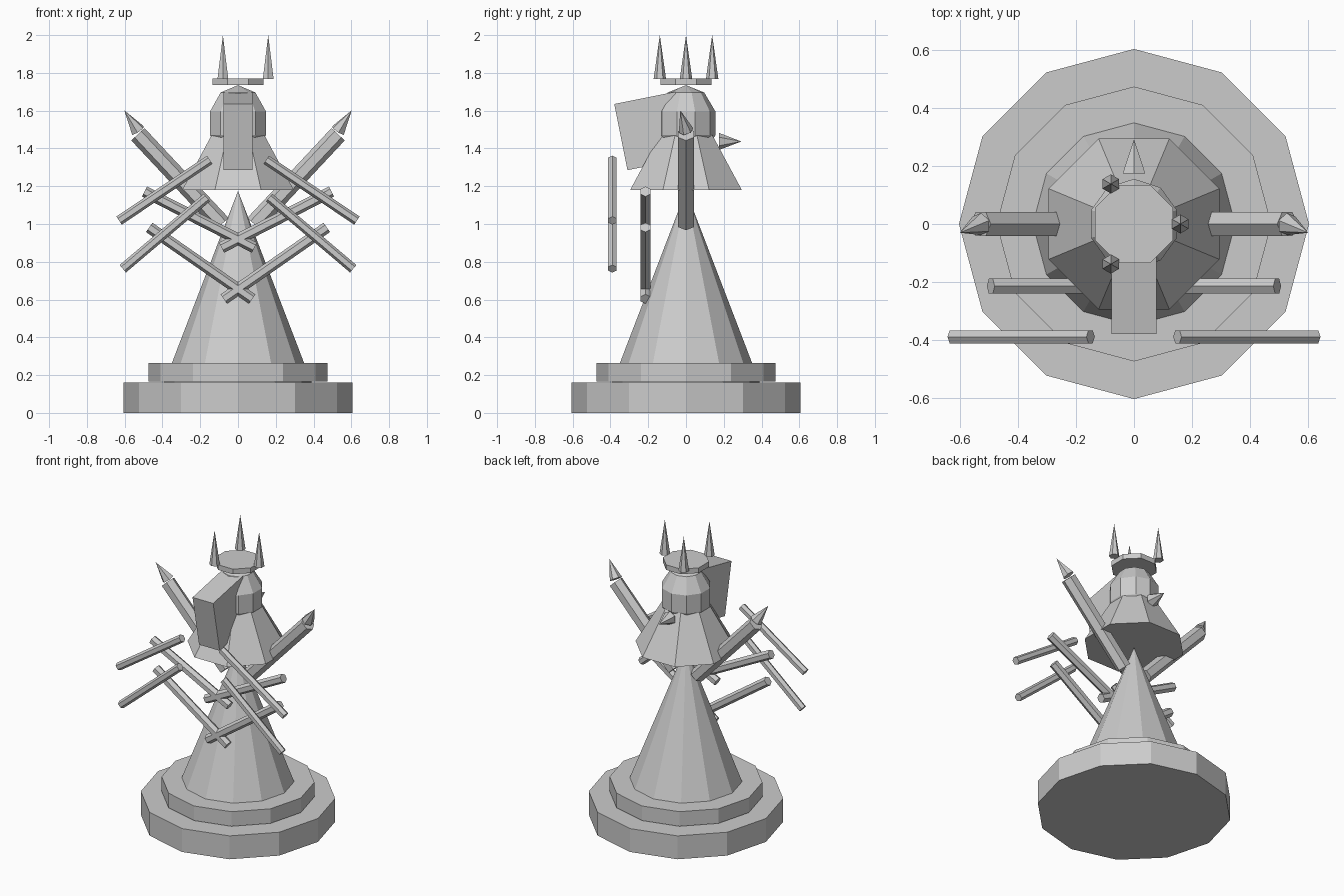
import bpy
import math
from mathutils import Vector

if "Cube" in bpy.data.objects:
    bpy.data.objects.remove(bpy.data.objects["Cube"])

grey = bpy.data.materials.new("plain_grey")
grey.diffuse_color = (0.6, 0.6, 0.6, 1)
grey.use_nodes = True
grey.node_tree.nodes["Principled BSDF"].inputs["Base Color"].default_value = grey.diffuse_color


def finish(name):
    ob = bpy.context.object
    ob.name = name
    ob.data.materials.clear()
    ob.data.materials.append(grey)
    return ob


def taper(name, p0, p1, r0, r1, sides, turn=0.0):
    """Prism or cone between two points; turn spins it about its own axis."""
    a, b = Vector(p0), Vector(p1)
    d = b - a
    bpy.ops.mesh.primitive_cone_add(vertices=sides, radius1=r0, radius2=r1, depth=d.length)
    ob = finish(name)
    if abs(d.x) + abs(d.y) < 1e-6:
        rot = Vector((0, 0, 1)).to_track_quat('Z', 'Y')
    else:
        rot = d.to_track_quat('Z', 'Y')
    ob.rotation_mode = 'QUATERNION'
    ob.rotation_quaternion = rot @ Vector((0, 0, 1)).rotation_difference(Vector((0, 0, 1)))
    ob.location = (a + b) / 2
    # spin the mesh itself so that the axis stays put
    c, s = math.cos(turn), math.sin(turn)
    for v in ob.data.vertices:
        x, y = v.co.x, v.co.y
        v.co.x, v.co.y = x * c - y * s, x * s + y * c
    return ob


# Stepped base and body cone
taper("base_lower", (0, 0, 0), (0, 0, 0.16), 0.605, 0.605, 12)
taper("base_upper", (0, 0, 0.165), (0, 0, 0.265), 0.475, 0.475, 12)
taper("body_cone", (0, 0, 0.16), (0, 0, 1.175), 0.39, 0, 12)

# Skirt-like torso
OCT = math.pi / 8
taper("torso", (0, 0, 1.18), (0, 0, 1.73), 0.32, 0, 8, OCT)

# Head: stretched low-poly ball
bpy.ops.mesh.primitive_uv_sphere_add(segments=10, ring_count=5, radius=1, location=(0, 0, 1.533))
finish("head").scale = (0.164, 0.164, 0.202)

# Tilted snout block
tilt = math.radians(-11.3)
bpy.ops.mesh.primitive_cube_add(size=1)
snout = finish("snout")
snout.scale = (0.156, 0.33, 0.357)
snout.rotation_euler = (-tilt, 0, 0)
front, down = Vector((0, -0.38, 1.635)), Vector((0, 0.07, -0.35))
snout.location = front + down / 2 + Vector((0, 0.3236, 0.0647)) / 2

# Small spike behind the neck
taper("back_spike", (0, 0.175, 1.437), (0, 0.293, 1.437), 0.045, 0, 6)

# Crown disc with three spikes
taper("crown", (0, 0, 1.735), (0, 0, 1.77), 0.146, 0.146, 8, OCT)
for i in range(3):
    a = i * math.tau / 3
    x, y = 0.16 * math.cos(a), 0.16 * math.sin(a)
    taper(f"crown_spike_{i + 1}", (x, y, 1.768), (x, y, 2.0), 0.033, 0, 6)

# Arms, claws and crossed rods, repeated on both sides
for side, s in (("left", -1), ("right", 1)):
    taper(f"arm_{side}", (s * 0.085, 0, 1.0), (s * 0.53, 0, 1.475), 0.048, 0.048, 6)
    taper(f"claw_{side}", (s * 0.53, 0, 1.495), (s * 0.602, -0.03, 1.602), 0.04, 0, 6)
    rods = [((0.15, 1.34), (0.63, 1.018), -0.39, 0.026),
            ((0.165, 1.14), (0.61, 0.763), -0.39, 0.026),
            ((-0.087, 0.875), (0.495, 1.172), -0.215, 0.03),
            ((-0.075, 0.603), (0.47, 0.982), -0.215, 0.03)]
    for i, (p, q, y, r) in enumerate(rods):
        taper(f"rod_{side}_{i + 1}", (s * p[0], y, p[1]), (s * q[0], y, q[1]), r, r, 6)
